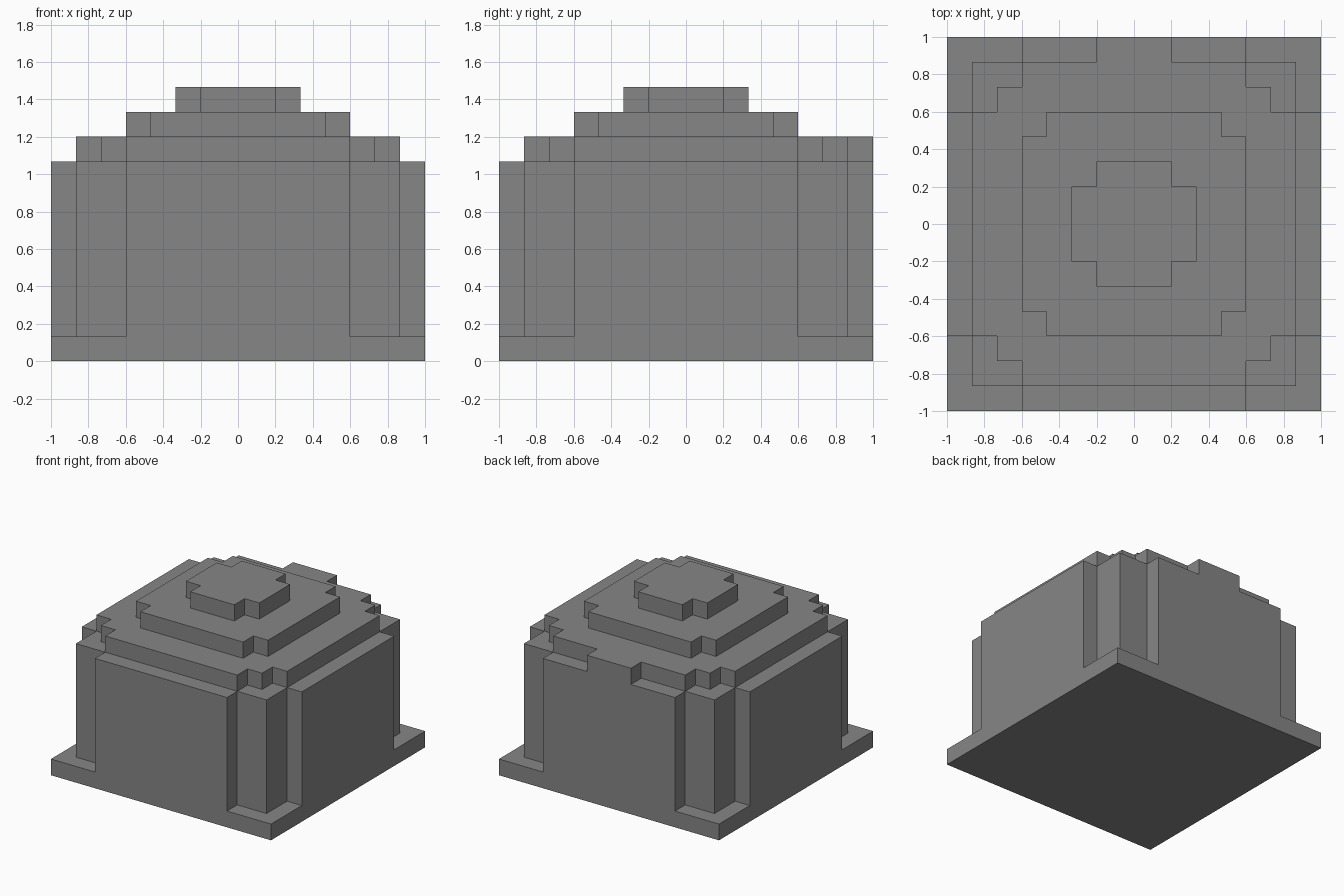
import bpy
import bmesh

if "Cube" in bpy.data.objects:
    bpy.data.objects.remove(bpy.data.objects["Cube"], do_unlink=True)

# The whole model sits on a grid of 15 blocks per side
BLOCK = 2 / 15

stone = bpy.data.materials.new("stone_grey")
stone.use_nodes = True
grey = (0.24, 0.24, 0.24, 1)
stone.diffuse_color = grey
stone.node_tree.nodes["Principled BSDF"].inputs["Base Color"].default_value = grey


def outline(corner, back_tab=()):
    """Repeat one corner's steps around the centre, counter-clockwise."""
    points = []
    quarter = list(corner)
    for turn in range(4):
        points += quarter
        if turn == 0:
            points += back_tab
        quarter = [(-y, x) for x, y in quarter]
    return points


def tier(name, points, bottom, top, floor=False):
    """Extrude an outline between two block heights."""
    bm = bmesh.new()
    low = [bm.verts.new((x * BLOCK, y * BLOCK, bottom * BLOCK)) for x, y in points]
    high = [bm.verts.new((x * BLOCK, y * BLOCK, top * BLOCK)) for x, y in points]
    for i in range(len(points)):
        j = (i + 1) % len(points)
        bm.faces.new((low[i], low[j], high[j], high[i]))
    bm.faces.new(high)
    if floor:
        bm.faces.new(low[::-1])
    mesh = bpy.data.meshes.new(name)
    bm.to_mesh(mesh)
    bm.free()
    mesh.materials.append(stone)
    obj = bpy.data.objects.new(name, mesh)
    bpy.context.collection.objects.link(obj)


# Square plinth
tier("plinth", outline([(7.5, 7.5)]), 0, 1, floor=True)

# Walls with a projecting panel on each side and recessed corner pillars
tier("walls", outline([(7.5, 4.5), (6.5, 4.5), (6.5, 6.5), (4.5, 6.5), (4.5, 7.5)]), 1, 8)

# Stepped dome, with a small tab at the back of its lowest step
tab = [(1.5, 6.5), (1.5, 7.5), (-1.5, 7.5), (-1.5, 6.5)]
tier("lower_roof", outline([(6.5, 4.5), (5.5, 4.5), (5.5, 5.5), (4.5, 5.5), (4.5, 6.5)], tab), 8, 9)
tier("middle_roof", outline([(4.5, 3.5), (3.5, 3.5), (3.5, 4.5)]), 9, 10)
tier("roof_cap", outline([(2.5, 1.5), (1.5, 1.5), (1.5, 2.5)]), 10, 11)
